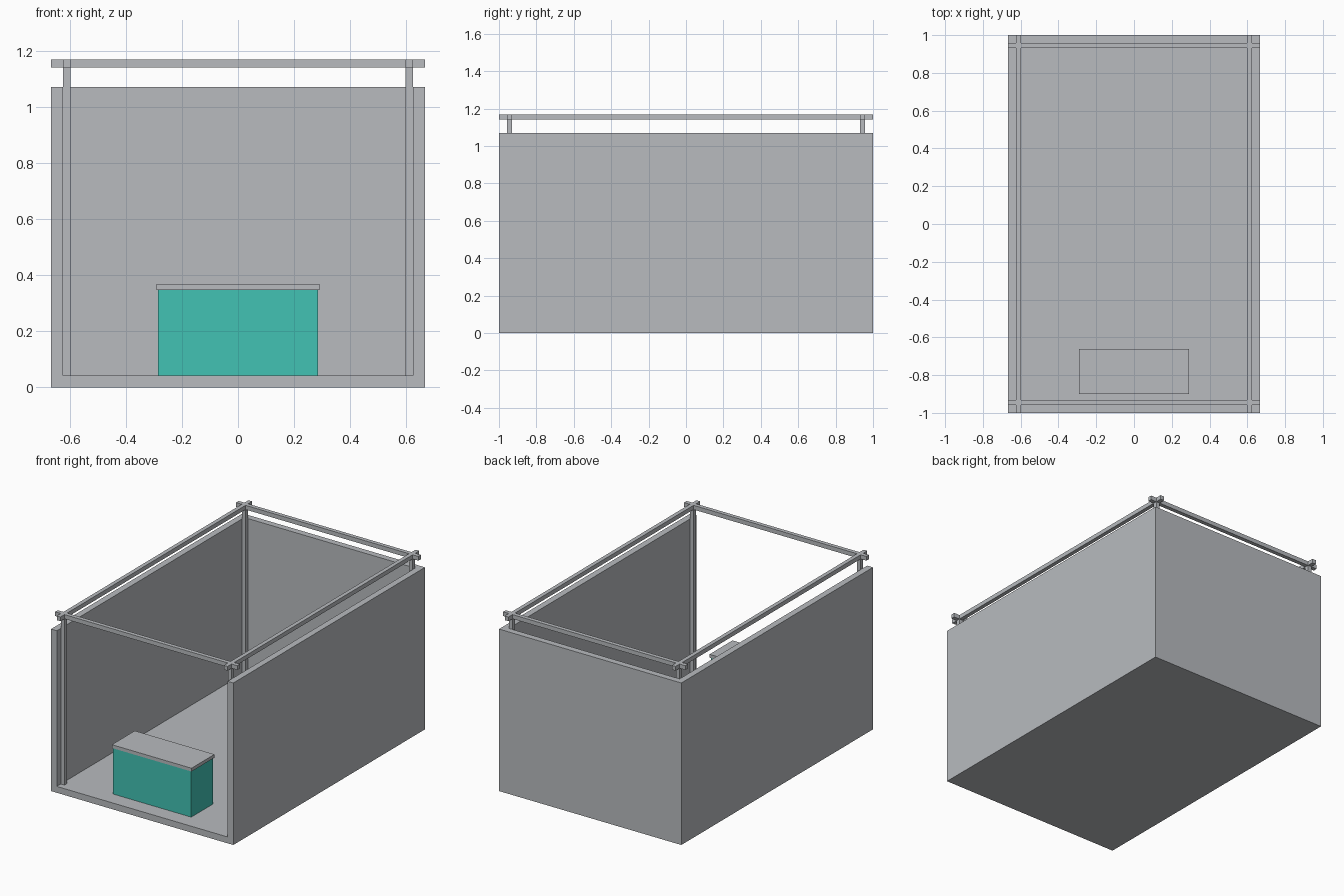
import bpy

if "Cube" in bpy.data.objects:
    bpy.data.objects.remove(bpy.data.objects["Cube"])

def material(name, rgb):
    m = bpy.data.materials.new(name)
    m.diffuse_color = (*rgb, 1)
    m.use_nodes = True
    m.node_tree.nodes["Principled BSDF"].inputs["Base Color"].default_value = m.diffuse_color
    return m

GREY = material("light grey", (0.48, 0.497, 0.52))
TEAL = material("teal", (0.054, 0.54, 0.456))

def box(name, x0, x1, y0, y1, z0, z1, mat=GREY):
    bpy.ops.mesh.primitive_cube_add(size=1, location=((x0 + x1) / 2, (y0 + y1) / 2, (z0 + z1) / 2))
    ob = bpy.context.object
    ob.name = name
    ob.scale = (x1 - x0, y1 - y0, z1 - z0)
    bpy.ops.object.transform_apply(location=True, rotation=False, scale=True)
    ob.data.materials.append(mat)
    return ob

W, T, H = 0.666, 0.042, 1.07      # half width, wall thickness, wall height
POST, RAIL_Z, TOP = 0.027, 1.14, 1.168
IN_X, IN_Y = W - T, 1 - T         # inner wall faces

# Booth shell: floor, side walls and back wall, open at front and top
shell = box("booth_shell", -W, W, -1, 1, 0, H)
cutter = box("shell_cutter", -IN_X, IN_X, -1.5, IN_Y, T, 1.5)
mod = shell.modifiers.new("hollow", 'BOOLEAN')
mod.operation, mod.solver, mod.object = 'DIFFERENCE', 'EXACT', cutter
bpy.context.view_layer.objects.active = shell
bpy.ops.object.modifier_apply(modifier=mod.name)
bpy.data.objects.remove(cutter)

def span(sign, outer):
    """Position range of a post-wide strip just inside an outer face."""
    return sorted((sign * outer, sign * (outer - POST)))

# Corner posts
for sx, xn in ((-1, "left"), (1, "right")):
    for sy, yn in ((-1, "front"), (1, "back")):
        box(f"post_{yn}_{xn}", *span(sx, IN_X), *span(sy, IN_Y), T, RAIL_Z)

# Top rails crossing at the corners
for s, xn, yn in ((-1, "left", "front"), (1, "right", "back")):
    box(f"rail_{xn}", *span(s, IN_X), -1, 1, RAIL_Z, TOP)
    box(f"rail_{yn}", -W, W, *span(s, IN_Y), RAIL_Z, TOP)

# Counter with overhanging top
box("counter_body", -0.285, 0.285, -0.895, -0.667, 0.002, 0.347, TEAL)
box("counter_top", -0.291, 0.291, -0.901, -0.661, 0.347, 0.369)
